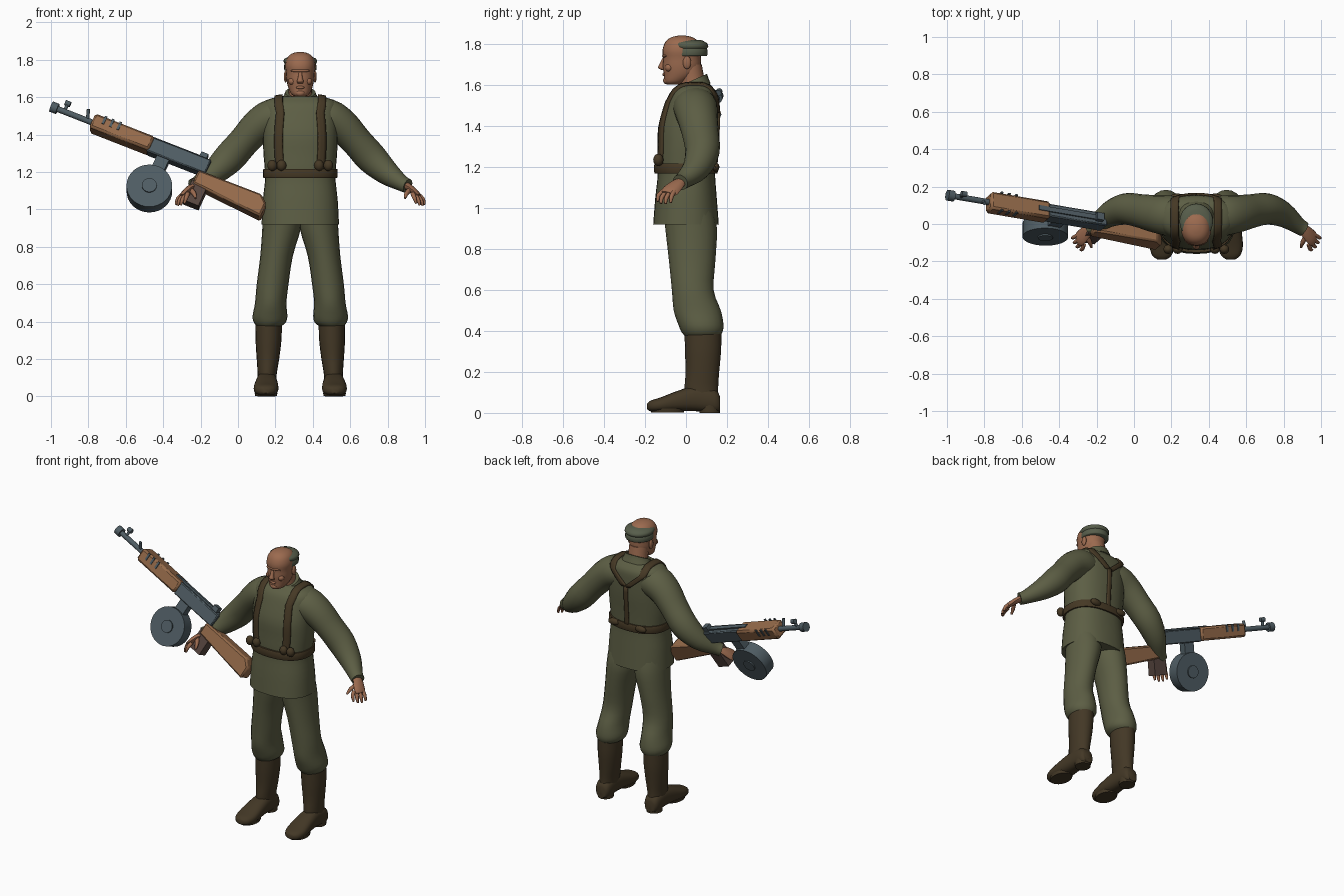
import bpy, bmesh, math
from mathutils import Vector, Matrix
from mathutils.bvhtree import BVHTree

cube = bpy.data.objects.get("Cube")
if cube:
    bpy.data.objects.remove(cube, do_unlink=True)


def material(name, r, g, b):
    m = bpy.data.materials.new(name)
    m.use_nodes = True
    m.diffuse_color = (r, g, b, 1)
    bsdf = next(n for n in m.node_tree.nodes if n.type == 'BSDF_PRINCIPLED')
    bsdf.inputs["Base Color"].default_value = (r, g, b, 1)
    bsdf.inputs["Roughness"].default_value = 0.8
    return m


OLIVE = material("olive cloth", .108, .112, .058)
CAP = material("grey green cloth", .095, .11, .07)
SKIN = material("skin", .33, .145, .078)
BOOT = material("boot leather", .056, .039, .019)
STRAP = material("strap leather", .06, .04, .018)
WOOD = material("wood", .3, .145, .068)
STEEL = material("blue steel", .078, .108, .125)
GRIP = material("dark grip", .095, .06, .05)

X, Y, Z = Vector((1, 0, 0)), Vector((0, 1, 0)), Vector((0, 0, 1))
CX = .333  # centre line of the figure


def finish(name, bm, mat, matrix=None, angle=50, bevel=0):
    bmesh.ops.recalc_face_normals(bm, faces=bm.faces)
    me = bpy.data.meshes.new(name)
    bm.to_mesh(me)
    bm.free()
    me.materials.append(mat)
    ob = bpy.data.objects.new(name, me)
    bpy.context.collection.objects.link(ob)
    if matrix:
        ob.matrix_world = matrix
    if bevel:
        mod = ob.modifiers.new("chamfer", 'BEVEL')
        mod.width, mod.segments = bevel, 1
    bpy.ops.object.select_all(action='DESELECT')
    ob.select_set(True)
    bpy.context.view_layer.objects.active = ob
    bpy.ops.object.shade_smooth_by_angle(angle=math.radians(angle))
    return ob


def interpolate(rings, n):
    """Smooth curve through the given rings."""
    rs = [Vector(r) for r in rings]
    out = []
    for i in range(len(rs) - 1):
        a, b, c, d = rs[max(i - 1, 0)], rs[i], rs[i + 1], rs[min(i + 2, len(rs) - 1)]
        for k in range(n):
            t = k / n
            out.append(b + (c - a) * (t / 2) + (a * 2 - b * 5 + c * 4 - d) * (t * t / 2)
                       + (b * 3 - a - c * 3 + d) * (t ** 3 / 2))
    return out + [rs[-1]]


def loft(name, rings, mat, axis=None, hint=X, sides=20, n=3, power=1.0, shear=None):
    """Skin of rings (x, y, z, radius u, radius v); axis None follows the path."""
    rs = interpolate(rings, n)
    bm = bmesh.new()
    loops = []
    for i, r in enumerate(rs):
        c = Vector(r[:3])
        d = axis or (Vector(rs[min(i + 1, len(rs) - 1)][:3]) - Vector(rs[max(i - 1, 0)][:3])).normalized()
        u = (hint - d * hint.dot(d)).normalized()
        v = d.cross(u)
        loop = []
        for k in range(sides):
            a = math.tau * k / sides
            cu, sv = math.cos(a), math.sin(a)
            p = c + u * (r[3] * math.copysign(abs(cu) ** power, cu)) \
                + v * (r[4] * math.copysign(abs(sv) ** power, sv))
            if shear:
                p.z += shear(p)
            loop.append(bm.verts.new(p))
        loops.append(loop)
    for a, b in zip(loops, loops[1:]):
        for k in range(sides):
            j = (k + 1) % sides
            bm.faces.new((a[k], a[j], b[j], b[k]))
    bm.faces.new(loops[0])
    bm.faces.new(loops[-1])
    return finish(name, bm, mat)


def upright(name, rows, mat, **kw):
    """Loft of level rings given as (z, y, radius x, radius y) on the centre line."""
    return loft(name, [(CX, y, z, rx, ry) for z, y, rx, ry in rows], mat, axis=Z, **kw)


def ball(name, centre, size, mat):
    bm = bmesh.new()
    bmesh.ops.create_uvsphere(bm, u_segments=12, v_segments=8, radius=1,
                              matrix=Matrix.LocRotScale(Vector(centre), None, Vector(size)))
    return finish(name, bm, mat)


# jacket, belt and collar
jacket = upright("jacket", [(.92, 0, .207, .16), (1.05, 0, .2, .15), (1.16, .002, .188, .14),
                            (1.22, .002, .19, .142), (1.3, .005, .197, .143), (1.4, .01, .2, .145),
                            (1.5, .025, .2, .13), (1.56, .035, .197, .115), (1.59, .04, .165, .09),
                            (1.605, .04, .1, .075)], OLIVE, sides=32, power=.85)
upright("belt", [(1.168, 0, .197, .152), (1.175, 0, .2, .155), (1.21, 0, .2, .155), (1.217, 0, .197, .152)],
        STRAP, sides=32, n=1, power=.85)
upright("collar", [(1.57, .035, .11, .085), (1.605, .035, .09, .073), (1.625, .035, .082, .068)],
        OLIVE, shear=lambda p: (p.y - .035) * .45)

# harness straps laid on the jacket
surface = BVHTree.FromObject(jacket, bpy.context.evaluated_depsgraph_get())


def strap(name, path, width):
    bm = bmesh.new()
    rows = []
    for x, y, z, way in path:
        row = []
        for k in range(4):
            o = Vector((CX + x + width * (k / 3 - .5), y, z)) + way * 2
            hit = surface.ray_cast(o, -way)[0]
            if hit:
                row.append(bm.verts.new(hit + way * .003))
        if len(row) == 4:
            rows.append(row)
    for a, b in zip(rows, rows[1:]):
        for k in range(3):
            bm.faces.new((a[k], a[k + 1], b[k + 1], b[k]))
    mod = finish(name, bm, STRAP).modifiers.new("thickness", 'SOLIDIFY')
    mod.thickness, mod.offset = .016, 0


for s, side in ((1, "left"), (-1, "right")):
    path = [(s * (.105 + .01 * math.sin(i / 3)), 0, 1.2 + .035 * i, -Y) for i in range(10)]
    path += [(s * .115, -.06 + .03 * i, 0, Z) for i in range(7)]
    path += [(s * (.11 - .1 * i / 5), 0, 1.555 - .018 * i, Y) for i in range(6)]
    strap(side + "_strap", path, .042)
    for k in (.1, .15):
        ball(side + "_pouch", (CX + s * k, -.135, 1.235), (.026, .025, .03), STRAP)
    ball(side + "_back_pouch", (CX + s * .1, .145, 1.2), (.04, .018, .022), STRAP)
strap("back_strap", [(0, 0, 1.47 - .04 * i, Y) for i in range(8)], .025)


# arms, hands, legs and boots
def limb(name, s, rows, mat, **kw):
    loft(name, [(CX + s * x, y, z, a, b) for x, y, z, a, b in rows], mat, **kw)


for s, side in ((1, "left_"), (-1, "right_")):
    limb(side + "sleeve", s, [(.08, .035, 1.49, .1, .09), (.15, .045, 1.49, .108, .1), (.225, .055, 1.445, .1, .092),
                              (.3, .07, 1.365, .09, .083), (.38, .08, 1.275, .084, .084),
                              (.465, .05, 1.195, .068, .066), (.54, -.005, 1.142, .046, .044),
                              (.575, -.028, 1.125, .041, .039)], OLIVE, hint=Y)
    limb(side + "palm", s, [(.56, -.02, 1.13, .026, .022), (.59, -.045, 1.112, .036, .019),
                            (.62, -.075, 1.085, .042, .017), (.635, -.085, 1.07, .034, .01)], SKIN, hint=Y, sides=10)
    tips = [(.665, -.075, 1.025), (.655, -.1, 1.02), (.64, -.122, 1.022), (.62, -.138, 1.032)]
    for i, (x, y, z) in enumerate(tips):
        limb(side + "finger", s, [(.625 - .008 * i, -.055 - .018 * i, 1.085, .012, .012),
                                  (x - .01, y + .004, z + .03, .011, .011), (x, y, z, .006, .006)],
             SKIN, hint=Y, sides=8)
    limb(side + "thumb", s, [(.59, -.06, 1.11, .014, .014), (.568, -.1, 1.085, .012, .012),
                             (.56, -.125, 1.06, .006, .006)], SKIN, hint=Y, sides=8)
    limb(side + "trouser", s, [(.098, .01, 1.0, .1, .12), (.1, .025, .9, .103, .126), (.127, .03, .75, .087, .114),
                               (.148, .033, .6, .085, .102), (.158, .055, .5, .084, .115),
                               (.162, .073, .43, .093, .11), (.163, .078, .395, .085, .1),
                               (.167, .08, .375, .065, .085)], OLIVE, axis=Z)
    limb(side + "boot_shaft", s, [(.168, .083, .39, .07, .09), (.17, .083, .3, .069, .088), (.173, .08, .2, .06, .082),
                                  (.177, .075, .12, .051, .082), (.18, .08, .05, .05, .08)], BOOT, axis=Z)
    limb(side + "boot_foot", s, [(.18, .166, .045, .034, .035), (.18, .14, .058, .05, .058),
                                 (.18, .05, .07, .054, .062), (.181, -.04, .058, .062, .05),
                                 (.183, -.12, .041, .066, .036), (.184, -.17, .034, .05, .027),
                                 (.184, -.19, .032, .022, .014)], BOOT, axis=-Y, power=.8)
    limb(side + "boot_heel", s, [(.18, .115, 0, .048, .05), (.18, .115, .04, .05, .052)], BOOT, axis=Z, n=1)
    limb(side + "boot_sole", s, [(.183, -.09, .003, .058, .08), (.183, -.09, .022, .062, .085)], BOOT, axis=Z, n=1)

# head and cap
upright("neck", [(1.56, .04, .068, .064), (1.63, .03, .062, .06), (1.7, .015, .062, .062)], SKIN)
upright("head", [(1.603, -.062, .024, .028), (1.615, -.055, .046, .05), (1.65, -.03, .064, .078),
                 (1.69, -.021, .073, .092), (1.73, -.02, .076, .092), (1.77, -.02, .081, .095),
                 (1.81, -.02, .07, .081), (1.833, -.02, .045, .053), (1.842, -.02, .012, .014)],
        SKIN, sides=24, power=.92)
loft("nose", [(CX, -.106, 1.735, .009, .008), (CX, -.117, 1.705, .012, .012),
              (CX, -.122, 1.685, .018, .015), (CX, -.112, 1.674, .014, .008)], SKIN, axis=-Z, sides=10)
ball("brow", (CX, -.1, 1.742), (.052, .017, .01), SKIN)
ball("lips", (CX, -.106, 1.652), (.024, .009, .008), SKIN)
ball("chin", (CX, -.094, 1.622), (.026, .018, .018), SKIN)
for s, side in ((1, "left_"), (-1, "right_")):
    ball(side + "ear", (CX + s * .078, .005, 1.71), (.01, .02, .032), SKIN)
    ball(side + "cheek", (CX + s * .042, -.083, 1.685), (.022, .02, .02), SKIN)
upright("cap", [(1.742, .014, .082, .086), (1.748, .014, .086, .091), (1.772, .014, .086, .091),
                (1.778, .014, .083, .088), (1.788, .014, .089, .095), (1.806, .012, .085, .089),
                (1.82, .012, .05, .062)], CAP, sides=28, n=2)

# gun frame: x runs from muzzle to butt, z up from the barrel
gx = Vector((1, -.17, -.39)).normalized()
gy = Vector((0, .92, -.38))
gy = (gy - gx * gy.dot(gx)).normalized()
GUN = Matrix((gx, gy, gx.cross(gy))).transposed().to_4x4()
GUN.translation = (-.46, .063, 1.34)


def prism(name, profile, half, mat, bevel=0, y=0):
    bm = bmesh.new()
    a, b = ([bm.verts.new((px, y + k, pz)) for px, pz in profile] for k in (-half, half))
    bm.faces.new(a)
    bm.faces.new(b)
    for i in range(len(a)):
        j = (i + 1) % len(a)
        bm.faces.new((a[i], a[j], b[j], b[i]))
    return finish(name, bm, mat, GUN, 20, bevel)


def box(name, x0, x1, z0, z1, half, mat, **kw):
    return prism(name, [(x0, z0), (x1, z0), (x1, z1), (x0, z1)], half, mat, **kw)


def rod(name, p, q, r, mat=STEEL, sides=16):
    p, q = Vector(p), Vector(q)
    bm = bmesh.new()
    turn = Z.rotation_difference(q - p).to_matrix().to_4x4()
    bmesh.ops.create_cone(bm, cap_ends=True, segments=sides, radius1=r, radius2=r, depth=(q - p).length,
                          matrix=Matrix.Translation((p + q) / 2) @ turn)
    return finish(name, bm, mat, GUN)


# gun
rod("barrel", (-.57, 0, .0), (-.2, 0, 0), .016)
rod("muzzle_ring", (-.585, 0, 0), (-.548, 0, 0), .029)
rod("front_sight_post", (-.51, 0, 0), (-.51, 0, .05), .009)
rod("front_sight_hood", (-.525, 0, .05), (-.495, 0, .05), .015)
rod("barrel_lug", (-.375, 0, 0), (-.39, -.035, .05), .009)
box("fore_end", -.345, .0, -.046, .04, .05, WOOD, bevel=.012)
for i in range(3):
    for y in (-.051, .051):
        box("vent_bar", -.29 + i * .043, -.277 + i * .043, -.005, .042, .004, STEEL, y=y)
box("receiver", -.01, .33, -.05, .036, .036, STEEL, bevel=.006)
box("top_rail", -.07, .3, .03, .046, .013, STEEL)
box("rear_sight", .26, .3, .036, .066, .02, STEEL)
prism("stock", [(.29, -.045), (.29, -.128), (.7, -.165), (.7, -.085), (.655, -.043)], .042, WOOD, bevel=.01)
box("grip_box", .28, .37, -.235, -.1, .034, GRIP)
box("drum_mount", .05, .12, -.13, -.04, .026, STEEL)
rod("drum", (.084, -.04, -.233), (.084, .04, -.233), .122, sides=32)
rod("drum_hub", (.084, -.048, -.233), (.084, .048, -.233), .04)
